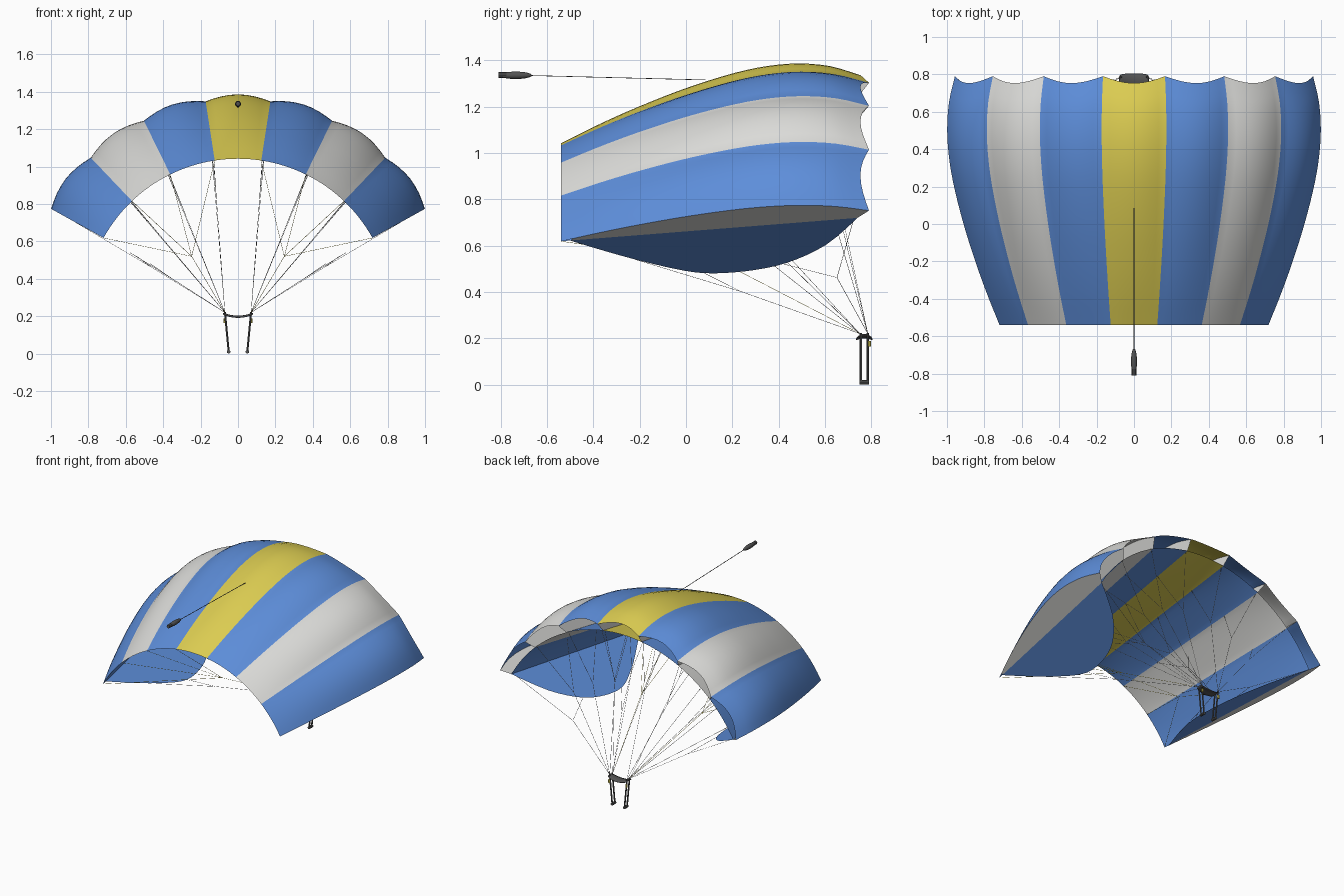
import bpy, bmesh, math
from mathutils import Vector

if "Cube" in bpy.data.objects:
    bpy.data.objects.remove(bpy.data.objects["Cube"])

def material(name, rgb):
    m = bpy.data.materials.new(name)
    m.diffuse_color = (*rgb, 1)
    m.use_nodes = True
    m.node_tree.nodes["Principled BSDF"].inputs["Base Color"].default_value = m.diffuse_color
    return m

BLUE = material("blue fabric", (0.11, 0.27, 0.70))
WHITE = material("white fabric", (0.72, 0.72, 0.70))
YELLOW = material("yellow fabric", (0.73, 0.62, 0.085))
DARK = material("dark webbing", (0.085, 0.085, 0.085))
CORD = material("grey cord", (0.30, 0.30, 0.30))

CZ, HALF, CELLS, SEG, ROWS = 0.22, math.radians(61), 7, 8, 28
STEP = 2 * HALF / CELLS
Y0, Y_TOP, Y_BOT = -0.54, 0.79, 0.74
CELL_COLOURS = [0, 1, 0, 2, 0, 1, 0]

def spline(pts, x):
    """Smooth curve through (x, value) points."""
    n = len(pts)
    i = max(k for k in range(n - 1) if k == 0 or pts[k][0] <= x)
    def slope(k):
        a, b = pts[max(k - 1, 0)], pts[min(k + 1, n - 1)]
        return (b[1] - a[1]) / (b[0] - a[0])
    (xa, va), (xb, vb) = pts[i], pts[i + 1]
    h = xb - xa
    t = (x - xa) / h
    return ((2*t**3 - 3*t**2 + 1) * va + (t**3 - 2*t**2 + t) * h * slope(i)
            + (3*t**2 - 2*t**3) * vb + (t**3 - t**2) * h * slope(i + 1))

TOP = [(-.54, .822), (-.37, .90), (-.2, .97), (0, 1.042), (.2, 1.1),
       (.35, 1.13), (.5, 1.142), (.65, 1.131), (.79, 1.095)]
SKIRT = [(-.5, .828), (-.35, .735), (-.2, .65), (0, .557), (.12, .536),
         (.3, .567), (.45, .64), (.6, .784), (.7, .95), (.74, 1.03)]

def r_bot(y):
    return .822 + (y - Y0) / (Y_BOT - Y0) * .208

def polar(a, r, y):
    return Vector((r * math.sin(a), y, CZ + r * math.cos(a)))

def top_point(a, bulge, t):
    r = spline(TOP, Y0 + t * (Y_TOP - Y0))
    y = Y0 + t * (Y_TOP - Y0) - .037 * bulge * t ** 3
    return polar(a, r + .075 * bulge * (r - .822), y)

def bottom_point(a, bulge, t):
    y = Y0 + t * (Y_BOT - Y0)
    return polar(a, r_bot(y) - .008 * bulge * math.sin(math.pi * t), y)

def finish(name, bm, mats, smooth=True):
    me = bpy.data.meshes.new(name)
    bm.to_mesh(me)
    bm.free()
    for m in mats:
        me.materials.append(m)
    ob = bpy.data.objects.new(name, me)
    bpy.context.collection.objects.link(ob)
    if smooth:
        bpy.ops.object.select_all(action='DESELECT')
        ob.select_set(True)
        bpy.context.view_layer.objects.active = ob
        bpy.ops.object.shade_smooth_by_angle(angle=math.radians(30))
    return ob

def grid(bm, rows, flip=False, colour=lambda i: 0):
    vs = [[bm.verts.new(p) for p in row] for row in rows]
    for i in range(len(vs) - 1):
        for j in range(len(vs[0]) - 1):
            f = [vs[i][j], vs[i + 1][j], vs[i + 1][j + 1], vs[i][j + 1]]
            face = bm.faces.new(f[::-1] if flip else f)
            face.material_index = colour(i)

# Upper and lower canopy skins, striped by cell
def skin(name, point, flip):
    bm = bmesh.new()
    rows = []
    for i in range(CELLS * SEG + 1):
        a = -HALF + STEP * i / SEG
        bulge = math.sin(math.pi * (i % SEG) / SEG)
        rows.append([point(a, bulge, j / ROWS) for j in range(ROWS + 1)])
    grid(bm, rows, flip, lambda i: CELL_COLOURS[i // SEG])
    finish(name, bm, [BLUE, WHITE, YELLOW])

skin("canopy_top", top_point, False)
skin("canopy_bottom", bottom_point, True)

# White ribs between the cells and closing both ends
bm = bmesh.new()
for k in range(CELLS + 1):
    a = -HALF + STEP * k
    rows = [[bottom_point(a, 0, j / ROWS).lerp(top_point(a, 0, j / ROWS), s) for s in (0, 1)]
            for j in range(1, ROWS + 1)]
    grid(bm, rows, k > 3)
finish("cell_ribs", bm, [WHITE], False)

# Curved stabiliser panels hanging below each end
for side, label in ((-1, "left"), (1, "right")):
    bm = bmesh.new()
    ys = [-.5 + 1.24 * j / ROWS for j in range(ROWS + 1)]
    grid(bm, [[polar(side * HALF, min(spline(SKIRT, y), r_bot(y)), y),
               polar(side * HALF, r_bot(y), y)] for y in ys], side > 0)
    finish(label + "_stabiliser", bm, [BLUE], False)

def tube(bm, p, q, r, sides=4):
    p, q = Vector(p), Vector(q)
    d = (q - p).normalized()
    u = d.orthogonal().normalized()
    w = d.cross(u)
    ends = []
    for c in (p, q):
        ends.append([bm.verts.new(c + r * (u * math.cos(t) + w * math.sin(t)))
                     for t in (2 * math.pi * k / sides for k in range(sides))])
    for k in range(sides):
        n = (k + 1) % sides
        bm.faces.new([ends[0][k], ends[0][n], ends[1][n], ends[1][k]])
    bm.faces.new(ends[0][::-1])
    bm.faces.new(ends[1])

# Suspension lines in cascaded pairs, and yellow brake lines to the trailing edge
lines, brakes = bmesh.new(), bmesh.new()
THIN = .0011
for side in (-1, 1):
    for k in range(4):
        a = side * STEP * (k + .5)
        def attach(y):
            if k == 3:
                return polar(a, min(spline(SKIRT, y), r_bot(y)), y)
            return polar(a, r_bot(y), y)
        for pair, y_end in (((.72, .42), .785), ((.08, -.22), .75)):
            base = Vector((side * .07, y_end, .22))
            ends = [attach(y) for y in pair]
            node = base.lerp((ends[0] + ends[1]) / 2, .62)
            tube(lines, base, node, THIN)
            for e in ends:
                tube(lines, node, e, THIN)
    base = Vector((side * .07, .75, .22))
    tips = [polar(side * STEP * (k + .5), .822, Y0) for k in range(4)]
    node = base.lerp((tips[1] + tips[2]) / 2, .45)
    tube(brakes, base, node, THIN)
    for e in tips:
        tube(brakes, node, e, THIN)
finish("suspension_lines", lines, [CORD], False)
finish("brake_lines", brakes, [YELLOW], False)

# Sagging slider between the risers
bm = bmesh.new()
rows = []
for i in range(13):
    u = -1 + i / 6
    half = .024 + .012 * math.sqrt(1 - u * u)
    rows.append([(u * .078, .77 + v * half, .203 + .016 * u * u - .008 * v * v)
                 for v in (-1, -.5, 0, .5, 1)])
grid(bm, rows)
slider = finish("slider", bm, [DARK])
mod = slider.modifiers.new("thickness", 'SOLIDIFY')
mod.thickness = .004

# Risers with end rings, and yellow steering toggles
risers, toggles = bmesh.new(), bmesh.new()
for side in (-1, 1):
    for y in (.755, .785):
        tube(risers, (side * .07, y, .222), (side * .05, y, .012), .0055, 6)
    tube(risers, (side * .05, .75, .01), (side * .05, .79, .01), .01, 8)
    tube(toggles, (side * .07, .792, .165), (side * .07, .792, .188), .007, 6)
finish("risers", risers, [DARK])
finish("steering_toggles", toggles, [YELLOW])

# Trailing pilot chute and its bridle
bpy.ops.mesh.primitive_uv_sphere_add(segments=16, ring_count=10, location=(0, -.735, 1.335))
pilot = bpy.context.object
pilot.name = "pilot_chute"
pilot.scale = (.016, .07, .016)
pilot.data.materials.append(DARK)
bpy.ops.object.shade_smooth_by_angle(angle=math.radians(40))
bm = bmesh.new()
tube(bm, (0, -.81, 1.336), (0, -.73, 1.335), .013, 8)
finish("pilot_chute_cap", bm, [DARK])
bm = bmesh.new()
tube(bm, (0, -.67, 1.334), (0, .085, 1.315), .002)
finish("bridle", bm, [DARK], False)
